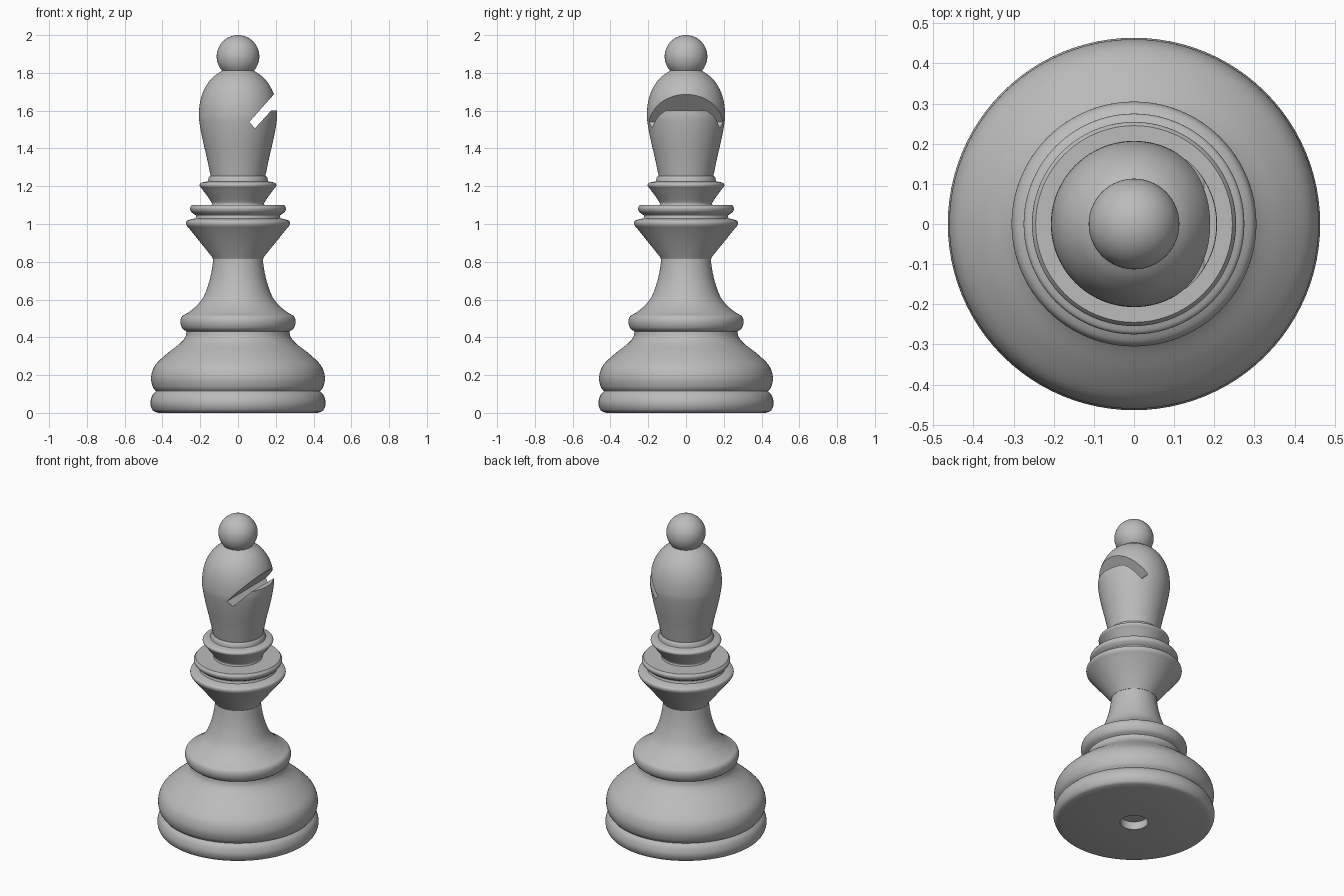
import bpy
import bmesh
import math
from mathutils import Vector

cube = bpy.data.objects.get("Cube")
if cube:
    bpy.data.objects.remove(cube, do_unlink=True)

SEGMENTS = 96
STEPS = 5

grey = bpy.data.materials.new("plain grey")
grey.use_nodes = True
colour = (0.5, 0.5, 0.5, 1)
grey.diffuse_color = colour
grey.node_tree.nodes["Principled BSDF"].inputs["Base Color"].default_value = colour


def smooth_run(points):
    """Pass a Catmull-Rom curve through one run of (radius, height) points."""
    pts = [Vector(p) for p in points]
    if len(pts) < 3:
        return pts
    padded = [2 * pts[0] - pts[1]] + pts + [2 * pts[-1] - pts[-2]]
    result = []
    for a, b, c, d in zip(padded, padded[1:], padded[2:], padded[3:]):
        for i in range(STEPS):
            t = i / STEPS
            result.append(b + (c - a) * t / 2
                          + (a - 2.5 * b + 2 * c - d / 2) * t ** 2
                          + (3 * (b - c) + d - a) * t ** 3 / 2)
    return result + [pts[-1]]


def add_object(name, bm):
    bmesh.ops.remove_doubles(bm, verts=bm.verts, dist=0.0001)
    bmesh.ops.recalc_face_normals(bm, faces=bm.faces)
    mesh = bpy.data.meshes.new(name)
    bm.to_mesh(mesh)
    bm.free()
    mesh.materials.append(grey)
    obj = bpy.data.objects.new(name, mesh)
    bpy.context.collection.objects.link(obj)
    return obj


def lathe(name, *runs):
    """Spin smooth runs, joined at sharp corners, around the z axis."""
    bm = bmesh.new()
    verts = [bm.verts.new((p.x, 0, p.y)) for run in runs for p in smooth_run(run)]
    edges = [bm.edges.new(pair) for pair in zip(verts, verts[1:])]
    bmesh.ops.spin(bm, geom=verts + edges, cent=(0, 0, 0), axis=(0, 0, 1),
                   angle=math.tau, steps=SEGMENTS, use_merge=True)
    return add_object(name, bm)


def shade(obj):
    bpy.ops.object.select_all(action="DESELECT")
    obj.select_set(True)
    bpy.context.view_layer.objects.active = obj
    bpy.ops.object.shade_smooth_by_angle(angle=math.radians(35))


# Foot with a shallow bore underneath and two rounded bulges
foot = lathe(
    "foot",
    [(0, 0.05), (0.08, 0.05)],
    [(0.08, 0), (0.42, 0)],
    [(0.42, 0), (0.45, 0.012), (0.464, 0.05), (0.455, 0.09), (0.435, 0.115)],
    [(0.435, 0.115), (0.452, 0.14), (0.46, 0.19), (0.44, 0.25),
     (0.38, 0.31), (0.31, 0.365), (0.28, 0.4), (0.272, 0.43)],
    [(0.272, 0.43), (0, 0.43)],
)

# Waist ring flowing into the concave stem
stem = lathe(
    "stem",
    [(0, 0.42), (0.27, 0.42)],
    [(0.272, 0.43), (0.295, 0.448), (0.305, 0.48), (0.297, 0.51), (0.265, 0.53)],
    [(0.265, 0.53), (0.225, 0.562), (0.185, 0.61), (0.157, 0.68),
     (0.14, 0.75), (0.13, 0.82)],
    [(0.13, 0.82), (0, 0.82)],
)

# Flared cup with two stacked rims
cup = lathe(
    "cup",
    [(0, 0.81), (0.132, 0.815)],
    [(0.137, 0.825), (0.255, 0.972)],
    [(0.255, 0.972), (0.273, 0.995), (0.272, 1.015), (0.25, 1.025)],
    [(0.25, 1.025), (0.225, 1.03)],
    [(0.225, 1.03), (0.222, 1.045), (0.235, 1.053)],
    [(0.235, 1.053), (0.25, 1.068), (0.254, 1.085), (0.245, 1.1)],
    [(0.245, 1.1), (0, 1.1)],
)

# Small flared collar beneath the head
collar = lathe(
    "collar",
    [(0, 1.09), (0.14, 1.1)],
    [(0.14, 1.1), (0.142, 1.118), (0.19, 1.185)],
    [(0.19, 1.185), (0.203, 1.203), (0.195, 1.218), (0.16, 1.226)],
    [(0.16, 1.226), (0.155, 1.245), (0.148, 1.255)],
    [(0.148, 1.255), (0, 1.255)],
)

# Egg-shaped head
head = lathe(
    "head",
    [(0, 1.24), (0.142, 1.24)],
    [(0.142, 1.24), (0.165, 1.35), (0.188, 1.45), (0.203, 1.53), (0.207, 1.58),
     (0.2, 1.65), (0.178, 1.715), (0.14, 1.77), (0.095, 1.805), (0.07, 1.82)],
    [(0.07, 1.82), (0, 1.82)],
)

# Slanted slot through the left side of the head
slot_outline = [(0.06, 1.54), (0.09, 1.507), (0.175, 1.6),
                (0.3, 1.6), (0.3, 1.81)]
bm = bmesh.new()
side = bm.faces.new([bm.verts.new((x, -0.4, z)) for x, z in slot_outline])
extruded = bmesh.ops.extrude_face_region(bm, geom=[side], use_keep_orig=True)
far_verts = [v for v in extruded["geom"] if isinstance(v, bmesh.types.BMVert)]
bmesh.ops.translate(bm, verts=far_verts, vec=(0, 0.8, 0))
slot = add_object("slot_cutter", bm)
slot.hide_render = True
slot.hide_set(True)

cut = head.modifiers.new("slot", "BOOLEAN")
cut.operation = "DIFFERENCE"
cut.solver = "EXACT"
cut.object = slot
bpy.ops.object.select_all(action="DESELECT")
head.select_set(True)
bpy.context.view_layer.objects.active = head
bpy.ops.object.modifier_apply(modifier=cut.name)
bpy.data.objects.remove(slot, do_unlink=True)

# Ball on top
bpy.ops.mesh.primitive_uv_sphere_add(segments=64, ring_count=32, radius=0.113,
                                     location=(0, 0, 1.887))
finial = bpy.context.object
finial.name = "finial_ball"
finial.data.materials.append(grey)

for part in (foot, stem, cup, collar, head, finial):
    shade(part)
